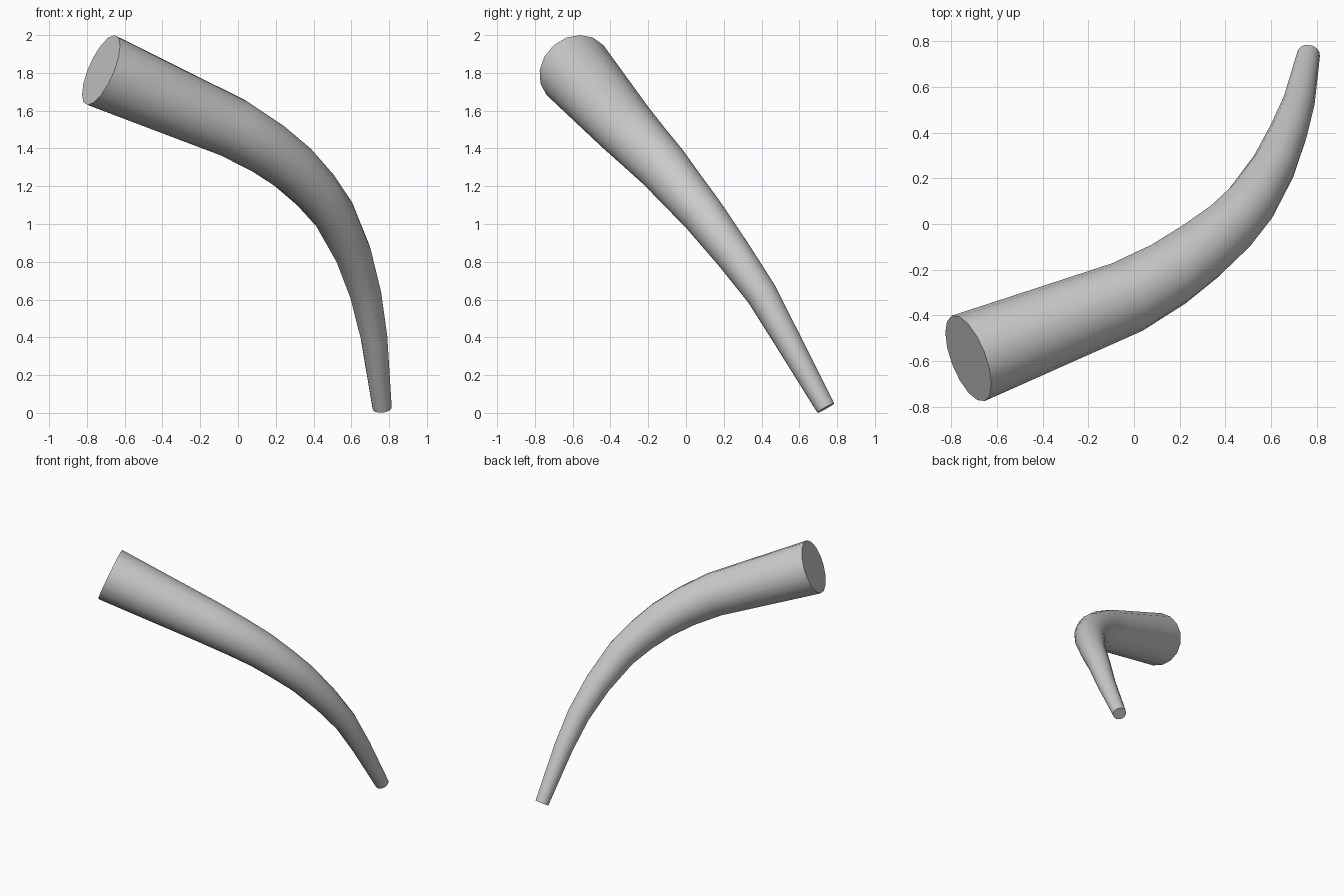
import bpy

if "Cube" in bpy.data.objects:
    bpy.data.objects.remove(bpy.data.objects["Cube"])

# Centre line of the horn: x, y, z, radius
path = [
    (-0.725, -0.588, 1.815, 0.200),
    (-0.03, -0.32, 1.511, 0.162),
    (0.15, -0.22, 1.405, 0.149),
    (0.29, -0.12, 1.30, 0.138),
    (0.41, -0.02, 1.18, 0.126),
    (0.51, 0.09, 1.05, 0.114),
    (0.61, 0.25, 0.84, 0.098),
    (0.675, 0.40, 0.63, 0.084),
    (0.72, 0.53, 0.40, 0.071),
    (0.763, 0.74, 0.026, 0.051),
]

# Tapered horn swept along the path, with flat capped ends
curve = bpy.data.curves.new("horn", "CURVE")
curve.dimensions = "3D"
curve.bevel_depth = 1.0
curve.bevel_resolution = 6
curve.use_fill_caps = True
spline = curve.splines.new("POLY")
spline.points.add(len(path) - 1)
for point, (x, y, z, r) in zip(spline.points, path):
    point.co = (x, y, z, 1)
    point.radius = r
horn = bpy.data.objects.new("horn", curve)
bpy.context.collection.objects.link(horn)

# Turn into a mesh, smooth sides with crisp end rims
bpy.context.view_layer.objects.active = horn
horn.select_set(True)
bpy.ops.object.convert(target="MESH")
horn = bpy.context.object
bpy.ops.object.mode_set(mode="EDIT")
bpy.ops.mesh.select_all(action="SELECT")
bpy.ops.mesh.remove_doubles(threshold=0.0005)
bpy.ops.mesh.normals_make_consistent(inside=False)
bpy.ops.object.mode_set(mode="OBJECT")
bpy.ops.object.shade_smooth_by_angle()
